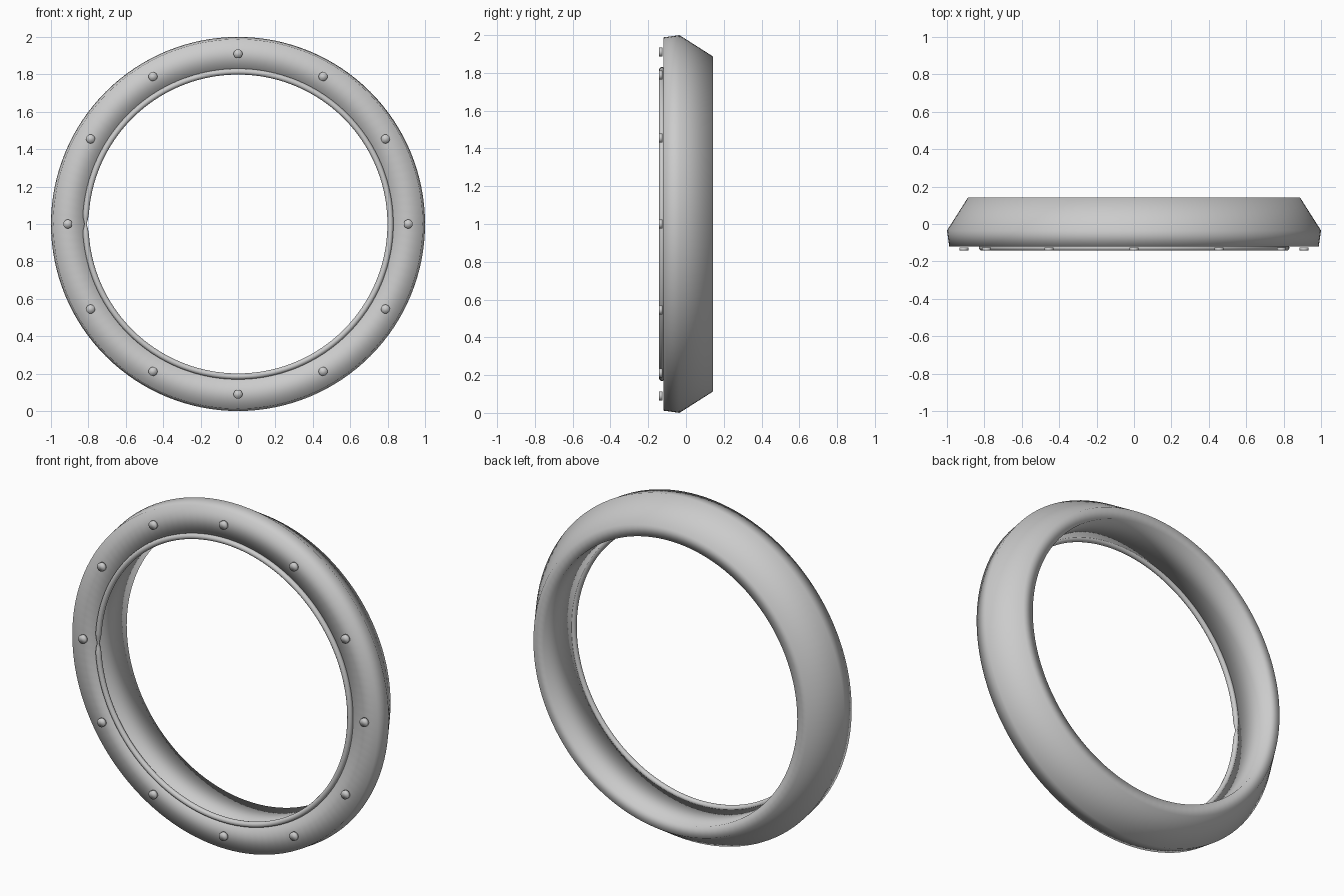
import bpy, bmesh, math
from mathutils import Vector, Matrix

cube = bpy.data.objects.get("Cube")
if cube:
    bpy.data.objects.remove(cube, do_unlink=True)

metal = bpy.data.materials.new("grey metal")
metal.use_nodes = True
GREY = (0.6, 0.6, 0.6, 1)
metal.diffuse_color = GREY
bsdf = next(n for n in metal.node_tree.nodes if n.type == 'BSDF_PRINCIPLED')
bsdf.inputs["Base Color"].default_value = GREY

CENTRE = Vector((0, 0, 1))


def finish(name, bm):
    """Turn a bmesh into a smooth-shaded object."""
    bmesh.ops.recalc_face_normals(bm, faces=bm.faces)
    for face in bm.faces:
        face.smooth = True
    mesh = bpy.data.meshes.new(name)
    bm.to_mesh(mesh)
    bm.free()
    mesh.materials.append(metal)
    obj = bpy.data.objects.new(name, mesh)
    bpy.context.collection.objects.link(obj)
    return obj


def ring(name, profile, segments, pinch=None):
    """Sweep a closed (radius, y) profile round the y axis."""
    bm = bmesh.new()
    mid = sum((Vector(p) for p in profile), Vector((0, 0))) / len(profile)
    loops = []
    for i in range(segments):
        a = math.tau * i / segments
        k = pinch(a) if pinch else 1
        loop = []
        for p in profile:
            r, y = mid + (Vector(p) - mid) * k
            loop.append(bm.verts.new(CENTRE + Vector((r * math.cos(a), y, r * math.sin(a)))))
        loops.append(loop)
    n = len(profile)
    for i, here in enumerate(loops):
        after = loops[(i + 1) % segments]
        for j in range(n):
            bm.faces.new((here[j], here[(j + 1) % n], after[(j + 1) % n], after[j]))
    return finish(name, bm)


# Main frame: flat front and back, tapered outer wall
ring("frame_ring",
     [(0.82, 0.143), (0.887, 0.143), (1.0, -0.035), (0.988, -0.12), (0.82, -0.12)], 128)

# Thin round trim on the front inner edge, pinched at its joint
tube = [(0.815 + 0.016 * math.cos(math.tau * i / 12),
         -0.127 + 0.016 * math.sin(math.tau * i / 12)) for i in range(12)]
ring("inner_trim", tube, 180,
     lambda a: 0.35 + 0.65 * min(1, abs(a - math.pi) / 0.05))

# Twelve rivets round the front face
for i in range(12):
    a = math.tau * i / 12
    bm = bmesh.new()
    place = Matrix.Translation(CENTRE + Vector((0.91 * math.cos(a), -0.134, 0.91 * math.sin(a))))
    bmesh.ops.create_cone(bm, cap_ends=True, segments=20, radius1=0.024, radius2=0.024,
                          depth=0.018, matrix=place @ Matrix.Rotation(math.pi / 2, 4, 'X'))
    finish(f"rivet_{i + 1}", bm)
